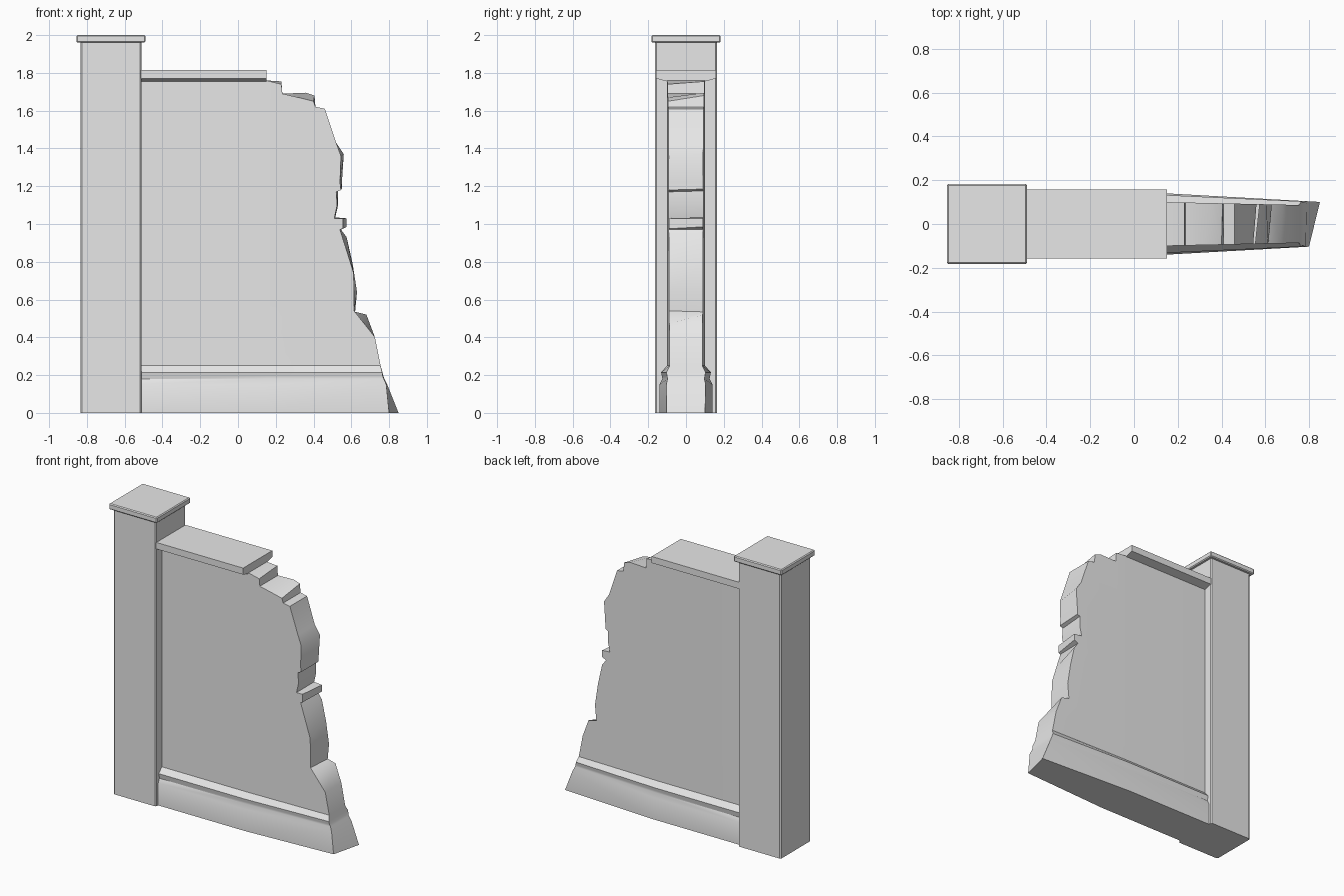
import bpy
import bmesh
import math

default_cube = bpy.data.objects.get("Cube")
if default_cube:
    bpy.data.objects.remove(default_cube, do_unlink=True)

# Single stone colour
stone = bpy.data.materials.new("pale grey stone")
stone.use_nodes = True
colour = (0.8, 0.8, 0.8, 1)
stone.diffuse_color = colour
stone.node_tree.nodes["Principled BSDF"].inputs["Base Color"].default_value = colour


def make_object(name, bm, smooth_angle=None):
    """Turn a bmesh into a named stone object."""
    bmesh.ops.recalc_face_normals(bm, faces=bm.faces[:])
    mesh = bpy.data.meshes.new(name)
    bm.to_mesh(mesh)
    bm.free()
    mesh.materials.append(stone)
    obj = bpy.data.objects.new(name, mesh)
    bpy.context.collection.objects.link(obj)
    if smooth_angle:
        bpy.ops.object.select_all(action="DESELECT")
        obj.select_set(True)
        bpy.context.view_layer.objects.active = obj
        bpy.ops.object.shade_smooth_by_angle(angle=math.radians(smooth_angle))
    return obj


def box(name, low, high, bevel, vertical_only=False):
    """Box between two corners with narrow bevelled edges."""
    bm = bmesh.new()
    bmesh.ops.create_cube(bm, size=1)
    for vert in bm.verts:
        for axis in range(3):
            vert.co[axis] = high[axis] if vert.co[axis] > 0 else low[axis]
    edges = [e for e in bm.edges
             if not vertical_only or e.verts[0].co.z != e.verts[1].co.z]
    bmesh.ops.bevel(bm, geom=edges, offset=bevel, segments=1, affect="EDGES")
    return make_object(name, bm)


def extrude_along_x(name, section, start, end):
    """Extrude a (y, z) section between two x positions."""
    bm = bmesh.new()
    face = bm.faces.new([bm.verts.new((start, y, z)) for y, z in section])
    result = bmesh.ops.extrude_face_region(bm, geom=[face])
    moved = [g for g in result["geom"] if isinstance(g, bmesh.types.BMVert)]
    bmesh.ops.translate(bm, verts=moved, vec=(end - start, 0, 0))
    bm.faces.new(list(face.verts)) if not face.is_valid else None
    return make_object(name, bm)


# Pillar and its flat cap
box("pillar", (-0.835, -0.163, 0), (-0.51, 0.163, 1.965), 0.008, vertical_only=True)
box("pillar_cap", (-0.855, -0.183, 1.96), (-0.49, 0.183, 2), 0.006)

# Coping slab with a sloped underside
half_section = [(0.1, 1.755), (0.158, 1.77), (0.158, 1.815)]
section = half_section + [(-y, z) for y, z in reversed(half_section)]
extrude_along_x("coping", section, -0.515, 0.15)

# Wall: plinth moulding rows as height, half depth, taper, front end x, back end x
plinth = [
    (0, 0.14, 0.4, 0.8, 0.85),
    (0.15, 0.14, 0.4, 0.785, 0.79),
    (0.18, 0.125, 0.35, 0.772, 0.775),
    (0.195, 0.128, 0.35, 0.766, 0.77),
    (0.215, 0.132, 0.35, 0.763, 0.765),
    (0.25, 0.1, 0.22, 0.755, 0.755),
]

# Broken end above the plinth: front x, front z, back x, back z
broken_end = [
    (0.725, 0.4, 0.725, 0.4),
    (0.67, 0.47, 0.68, 0.52),
    (0.615, 0.54, 0.62, 0.535),
    (0.614, 0.64, 0.63, 0.64),
    (0.612, 0.74, 0.607, 0.79),
    (0.575, 0.86, 0.575, 0.93),
    (0.54, 0.97, 0.545, 0.97),
    (0.555, 0.975, 0.575, 0.985),
    (0.555, 1.03, 0.575, 1.03),
    (0.51, 1.03, 0.515, 1.035),
    (0.525, 1.1, 0.53, 1.1),
    (0.52, 1.17, 0.53, 1.175),
    (0.545, 1.18, 0.55, 1.185),
    (0.54, 1.22, 0.55, 1.22),
    (0.545, 1.36, 0.56, 1.37),
    (0.52, 1.43, 0.52, 1.43),
    (0.46, 1.61, 0.46, 1.61),
    (0.41, 1.62, 0.41, 1.62),
    (0.4, 1.65, 0.405, 1.68),
    (0.32, 1.67, 0.36, 1.695),
    (0.235, 1.69, 0.235, 1.69),
    (0.23, 1.74, 0.23, 1.755),
]
wall_start, bend, wall_top = -0.52, 0.15, 1.76


def wall_side(bm, side):
    """One face of the wall; returns its start, bend and broken end columns."""
    is_back = side > 0

    def point(x, z, half, taper):
        depth = half * (1 - taper * max(0, x - bend))
        return bm.verts.new((x, side * depth, z))

    starts, bends, ends = [], [], []
    for z, half, taper, front_x, back_x in plinth:
        starts.append(point(wall_start, z, half, taper))
        bends.append(point(bend, z, half, taper))
        ends.append(point(back_x if is_back else front_x, z, half, taper))
    for row in broken_end:
        x, z = row[2:] if is_back else row[:2]
        ends.append(point(x, z, half, taper))
    starts.append(point(wall_start, wall_top, half, taper))
    bends.append(point(bend, wall_top, half, taper))
    ends.append(bends[-1])

    # Plinth strips, then the plain upper panels
    last = len(plinth) - 1
    for i in range(last):
        for a, b in ((starts, bends), (bends, ends)):
            bm.faces.new((a[i], b[i], b[i + 1], a[i + 1]))
    bm.faces.new((starts[last], bends[last], bends[-1], starts[-1]))
    bm.faces.new([bends[last]] + ends[last:])
    return starts, bends, ends


bm = bmesh.new()
front = wall_side(bm, -1)
back = wall_side(bm, 1)
(f_start, f_bend, f_end), (b_start, b_bend, b_end) = front, back

# Broken surface joining front to back
for i in range(len(f_end) - 1):
    bm.faces.new((f_end[i], b_end[i], b_end[i + 1], f_end[i + 1]))

# Underside, top and the end inside the pillar
bm.faces.new((f_start[0], f_bend[0], b_bend[0], b_start[0]))
bm.faces.new((f_bend[0], f_end[0], b_end[0], b_bend[0]))
bm.faces.new((f_start[-1], f_bend[-1], b_bend[-1], b_start[-1]))
bm.faces.new(f_start + b_start[::-1])
make_object("broken_wall", bm, smooth_angle=35)
